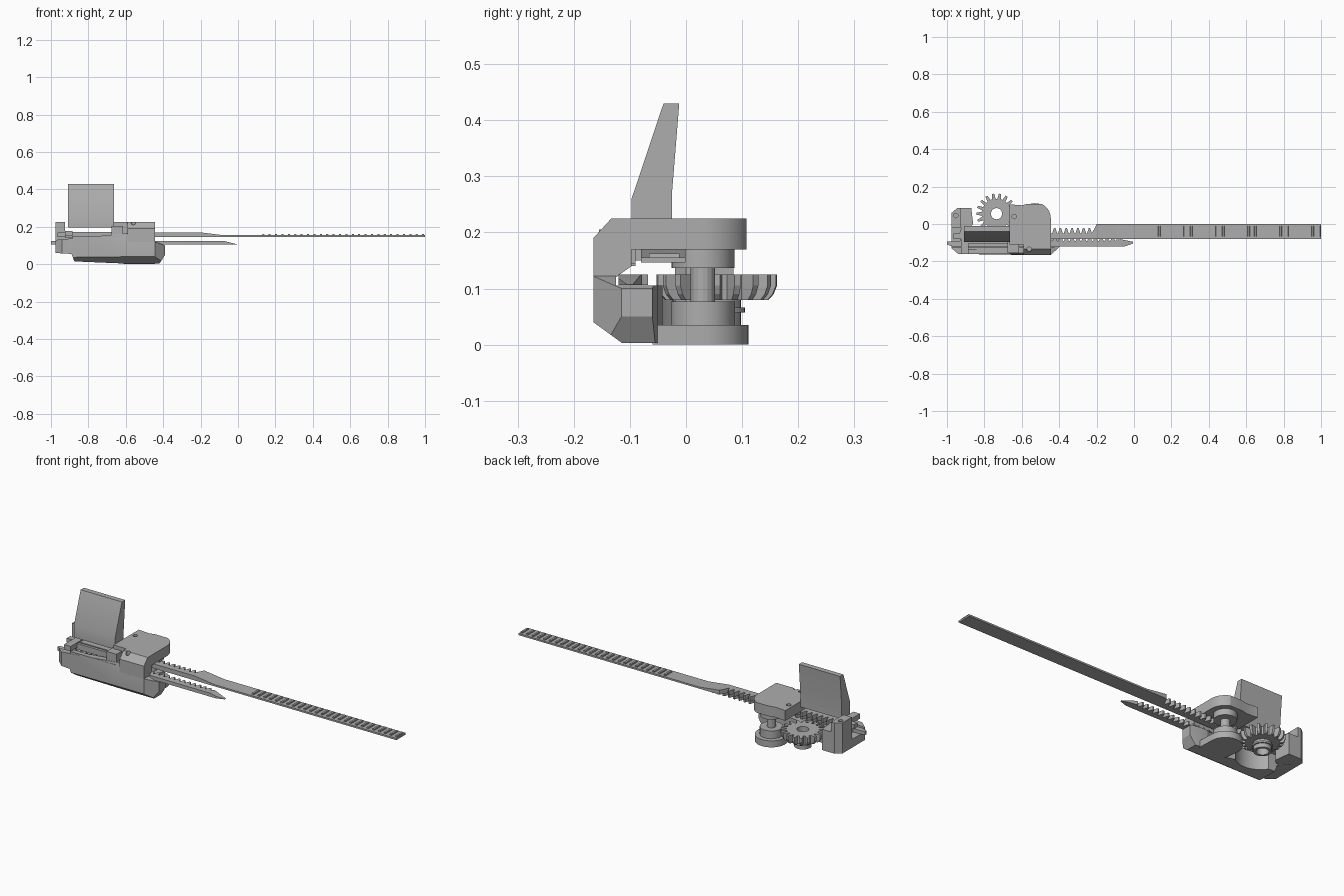
import bpy, bmesh, math
from mathutils import Vector

if "Cube" in bpy.data.objects:
    bpy.data.objects.remove(bpy.data.objects["Cube"])

grey = bpy.data.materials.new("plain grey")
grey.diffuse_color = (0.42, 0.42, 0.42, 1)
grey.use_nodes = True
grey.node_tree.nodes["Principled BSDF"].inputs["Base Color"].default_value = grey.diffuse_color


def finish(name, bm):
    bmesh.ops.recalc_face_normals(bm, faces=bm.faces[:])
    me = bpy.data.meshes.new(name)
    bm.to_mesh(me)
    bm.free()
    me.materials.append(grey)
    ob = bpy.data.objects.new(name, me)
    bpy.context.collection.objects.link(ob)
    return ob


def add_prism(bm, pts, axis, lo, hi):
    """Extrude a 2D outline along x (pts = y,z), y (pts = x,z) or z (pts = x,y)."""
    put = {'x': lambda p, t: (t, p[0], p[1]), 'y': lambda p, t: (p[0], t, p[1]),
           'z': lambda p, t: (p[0], p[1], t)}[axis]
    a = [bm.verts.new(put(p, lo)) for p in pts]
    b = [bm.verts.new(put(p, hi)) for p in pts]
    bm.faces.new(a)
    bm.faces.new(b[::-1])
    for i in range(len(pts)):
        j = (i + 1) % len(pts)
        bm.faces.new((a[i], a[j], b[j], b[i]))


def prism(name, pts, axis, lo, hi):
    bm = bmesh.new()
    add_prism(bm, pts, axis, lo, hi)
    return finish(name, bm)


def rect(x0, x1, y0, y1):
    return [(x0, y0), (x1, y0), (x1, y1), (x0, y1)]


def box(name, x0, x1, y0, y1, z0, z1):
    return prism(name, rect(x0, x1, y0, y1), 'z', z0, z1)


def arc(cx, cy, r, a0=0, a1=360, n=32):
    full = a1 - a0 == 360
    k = n if full else n + 1
    return [(cx + r * math.cos(math.radians(a0 + (a1 - a0) * i / n)),
             cy + r * math.sin(math.radians(a0 + (a1 - a0) * i / n))) for i in range(k)]


def cyl(name, cx, cy, r, z0, z1, n=32):
    return prism(name, arc(cx, cy, r, n=n), 'z', z0, z1)


def boolean(ob, other, op='DIFFERENCE'):
    m = ob.modifiers.new(op, 'BOOLEAN')
    m.operation, m.object, m.solver = op, other, 'EXACT'
    bpy.context.view_layer.objects.active = ob
    bpy.ops.object.modifier_apply(modifier=m.name)
    bpy.data.objects.remove(other, do_unlink=True)


GX, GY = -0.735, 0.055      # gear axis
PX, PY = -0.53, 0.03        # pivot axis

# lower body: front outline, cross-section and plan intersected
body = prism("body", [(-0.975, 0.13), (-0.975, 0.06), (-0.89, 0.055), (-0.875, 0.015), (-0.59, 0.003),
                      (-0.42, 0.003), (-0.39, 0.05), (-0.39, 0.1), (-0.445, 0.122), (-0.59, 0.165)],
             'y', -0.2, 0.2)
boolean(body, prism("section", [(-0.165, 0.04), (-0.11, 0.0), (0.03, 0.0), (0.03, 0.105), (-0.125, 0.105),
                                (-0.125, 0.17), (-0.155, 0.17), (-0.165, 0.12)], 'x', -1.1, 0), 'INTERSECT')
boolean(body, prism("plan", [(-0.975, -0.13), (-0.94, -0.16), (-0.62, -0.165), (-0.445, -0.165),
                             (-0.39, -0.115), (-0.39, -0.06), (-0.45, -0.05), (-0.62, -0.05),
                             (-0.7, -0.03), (-0.9, -0.02), (-0.975, 0.03)], 'z', -0.1, 0.4), 'INTERSECT')
boolean(body, cyl("pocket", GX, GY, 0.128, -0.1, 0.3, 48))
boolean(body, cyl("pivot_pocket", PX, PY, 0.09, 0.035, 0.3, 48))

# end tower with a screw hole
outline = [(-0.975, -0.02), (-0.975, 0.06), (-0.945, 0.085), (-0.87, 0.085), (-0.86, 0.0), (-0.88, -0.02)]
tower = prism("end_tower", outline, 'z', 0.06, 0.225)
boolean(tower, box("step", -0.925, -0.8, -0.2, 0.2, 0.172, 0.3))
boolean(tower, cyl("screw", -0.953, 0.045, 0.012, 0.17, 0.3, 16))
boolean(tower, cyl("gear_gap", GX, GY, 0.118, 0, 0.135, 40))
prism("tower_brace", [(-0.975, -0.1), (-0.975, 0.03), (-0.9, -0.01), (-0.88, -0.06)], 'z', 0.06, 0.105)

# guide frame over the racks
box("guide_crossbar", -0.925, -0.885, -0.16, -0.02, 0.15, 0.177)
box("guide_rail", -0.925, -0.62, -0.105, -0.09, 0.14, 0.172)
box("guide_lip", -0.885, -0.62, -0.16, -0.135, 0.13, 0.15)
box("screw_boss", -0.675, -0.615, -0.155, -0.09, 0.145, 0.205)

# housing cap: cross-section intersected with a rounded plan
housing = prism("housing", [(-0.165, 0.04), (-0.165, 0.19), (-0.133, 0.225), (0.108, 0.225), (0.108, 0.17),
                            (-0.003, 0.17), (-0.097, 0.17), (-0.097, 0.14), (-0.125, 0.12),
                            (-0.125, 0.04)], 'x', -0.7, -0.4)
plan = [(-0.665, -0.11), (-0.59, -0.11), (-0.59, -0.165), (-0.445, -0.165)] + \
    arc(PX, PY, 0.085, 0, 100, 16) + [(-0.6, 0.1), (-0.665, 0.105)]
boolean(housing, prism("plan", plan, 'z', -0.1, 0.4), 'INTERSECT')
for hx, hy in ((-0.64, 0.04), (-0.56, -0.135)):
    boolean(housing, cyl("screw", hx, hy, 0.012, 0.19, 0.3, 16))
cyl("housing_plug", PX, PY, 0.056, 0.137, 0.175)

# pivot disc, hub and axle
base = [(-0.6, -0.06), (-0.445, -0.06)] + arc(PX, PY, 0.081, 0, 180, 24)
prism("pivot_disc", base, 'z', 0.0, 0.035)
cyl("pivot_hub", PX, PY, 0.057, 0.03, 0.077)
cyl("pivot_axle", PX, PY, 0.022, 0.07, 0.14, 16)

# thumb lever
prism("lever", [(-0.097, 0.195), (-0.097, 0.26), (-0.04, 0.43), (-0.012, 0.43), (-0.025, 0.27),
                (-0.025, 0.195)], 'x', -0.91, -0.664)

# gear: teeth shrink towards the bottom
teeth = 18
rings = []
bm = bmesh.new()
for z, tip in ((0.125, 0.108), (0.105, 0.108), (0.09, 0.102), (0.08, 0.093)):
    ring = []
    for i in range(teeth):
        for f, r in ((-0.34, 0.08), (-0.16, tip), (0.16, tip), (0.34, 0.08)):
            a = math.tau * (i + f) / teeth
            ring.append(bm.verts.new((GX + r * math.cos(a), GY + r * math.sin(a), z)))
    rings.append(ring)
for u, v in zip(rings, rings[1:]):
    for i in range(len(u)):
        j = (i + 1) % len(u)
        bm.faces.new((u[i], u[j], v[j], v[i]))
bm.faces.new(rings[0])
bm.faces.new(rings[-1])
gear = finish("gear", bm)
boolean(gear, cyl("bore", GX, GY, 0.03, 0.0, 0.2, 24))
for name, r, z0, z1 in (("gear_hub", 0.043, 0.035, 0.082), ("gear_hub_flange", 0.05, 0.057, 0.066)):
    boolean(cyl(name, GX, GY, r, z0, z1), cyl("bore", GX, GY, 0.03, 0, 0.2, 24))


def rack(x0, x1, root, tip, pitch):
    """Toothed edge facing +y, from x1 back to x0."""
    pts = []
    x = x1
    while x - pitch > x0:
        pts += [(x, root), (x - pitch * 0.3, tip), (x - pitch * 0.55, tip), (x - pitch * 0.85, root)]
        x -= pitch
    return pts


# long strap: toothed rack that thins into a ribbed band
strap = prism("strap", [(-0.965, -0.08), (1.0, -0.08), (1.0, -0.001), (-0.2, -0.001)]
              + rack(-0.96, -0.225, -0.05, -0.022, 0.031) + [(-0.965, -0.05)], 'z', 0.14, 0.18)
boolean(strap, prism("side", [(-1.1, 0.146), (1.1, 0.146), (1.1, 0.155), (-0.08, 0.155), (-0.2, 0.17),
                              (-1.1, 0.17)], 'y', -0.2, 0.2), 'INTERSECT')
bm = bmesh.new()
for i in range(26):
    x = 0.135 + i * 0.0342
    y0, y1 = -0.066, -0.012
    add_prism(bm, [(x - 0.006, 0.154), (x + 0.006, 0.154), (x + 0.005, 0.162), (x - 0.005, 0.162)],
              'y', y0, y1)
finish("strap_ribs", bm)

# short pointed rack driven by the gear
short = prism("short_rack", [(-1.0, -0.11), (-0.97, -0.12), (-0.05, -0.12), (-0.005, -0.105), (-0.005, -0.095),
                             (-0.09, -0.078)] + rack(-0.95, -0.1, -0.092, -0.068, 0.031)
              + [(-0.96, -0.092), (-1.0, -0.095)], 'z', 0.09, 0.14)
boolean(short, prism("side", [(-1.1, 0.106), (0.1, 0.106), (-0.005, 0.107), (-0.08, 0.125), (-1.1, 0.125)],
                     'y', -0.2, 0.2), 'INTERSECT')

# smooth the round parts, keep edges sharp
for ob in bpy.context.scene.objects:
    bpy.ops.object.select_all(action='DESELECT')
    ob.select_set(True)
    bpy.context.view_layer.objects.active = ob
    bpy.ops.object.shade_smooth_by_angle(angle=math.radians(20))
